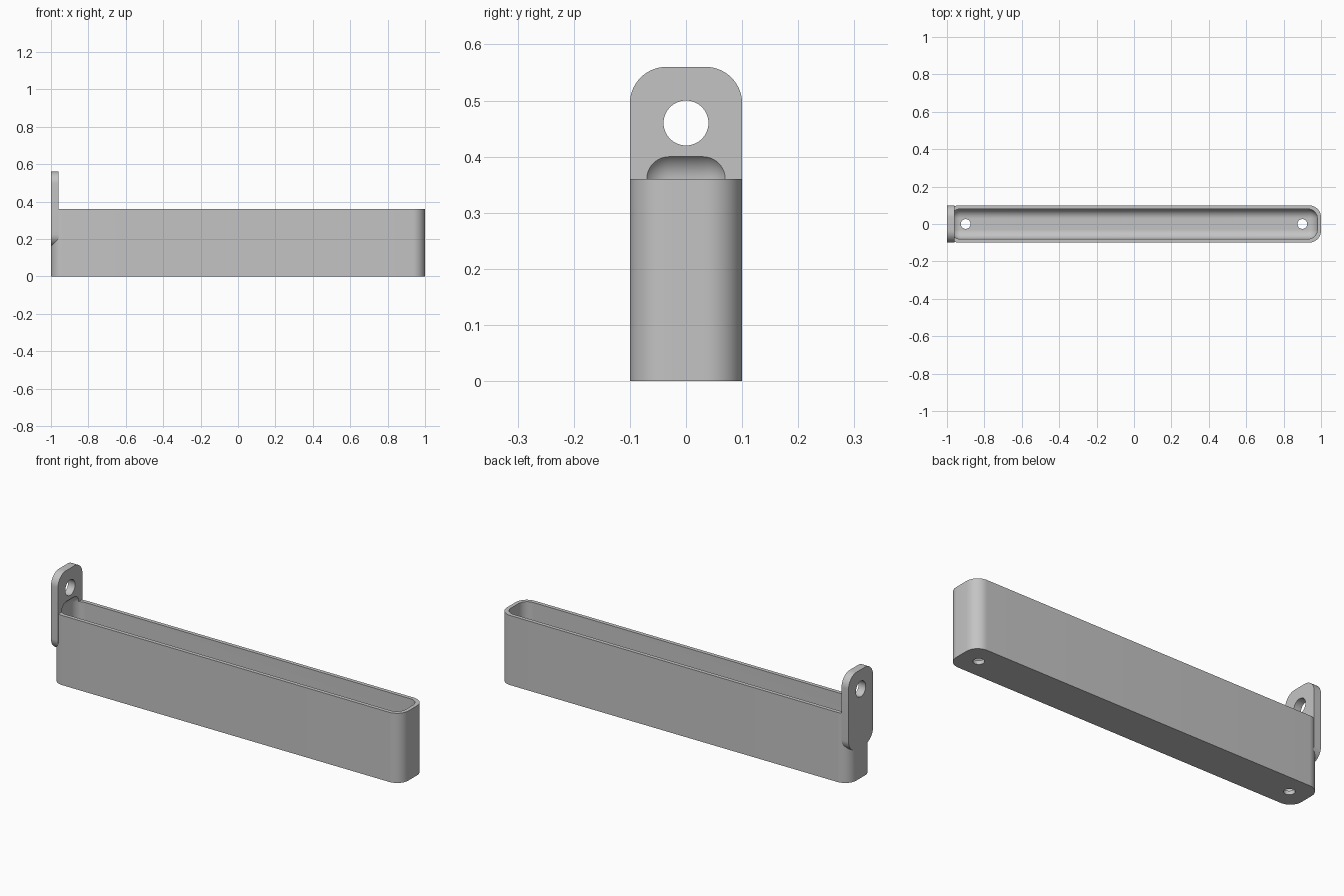
import bpy, bmesh
from math import pi
from mathutils import Matrix, Vector

cube = bpy.data.objects.get("Cube")
if cube:
    bpy.data.objects.remove(cube, do_unlink=True)

grey = bpy.data.materials.new("light grey")
grey.use_nodes = True
grey.diffuse_color = (0.55, 0.55, 0.55, 1)
grey.node_tree.nodes["Principled BSDF"].inputs["Base Color"].default_value = grey.diffuse_color


def finish(name, bm):
    bmesh.ops.recalc_face_normals(bm, faces=bm.faces)
    mesh = bpy.data.meshes.new(name)
    bm.to_mesh(mesh)
    bm.free()
    mesh.materials.append(grey)
    ob = bpy.data.objects.new(name, mesh)
    bpy.context.collection.objects.link(ob)
    return ob


def rounded_box(name, low, high, radius, axis=None, segments=14):
    """Box with every edge rounded, or only the edges running along one axis."""
    low, high = Vector(low), Vector(high)
    bm = bmesh.new()
    bmesh.ops.create_cube(bm, size=1)
    bmesh.ops.scale(bm, vec=high - low, verts=bm.verts)
    bmesh.ops.translate(bm, vec=(low + high) / 2, verts=bm.verts)
    edges = [e for e in bm.edges if axis is None
             or abs((e.verts[0].co - e.verts[1].co).normalized()[axis]) > 0.9]
    bmesh.ops.bevel(bm, geom=edges, offset=radius, segments=segments,
                    profile=0.5, affect='EDGES')
    return finish(name, bm)


def cylinder(name, centre, radius, depth, turn=0):
    bm = bmesh.new()
    matrix = Matrix.Translation(centre) @ Matrix.Rotation(turn, 4, 'Y')
    bmesh.ops.create_cone(bm, cap_ends=True, segments=48, radius1=radius,
                          radius2=radius, depth=depth, matrix=matrix)
    return finish(name, bm)


def combine(target, tool, operation):
    mod = target.modifiers.new(operation.title(), 'BOOLEAN')
    mod.object, mod.operation, mod.solver = tool, operation, 'EXACT'
    bpy.context.view_layer.objects.active = target
    bpy.ops.object.modifier_apply(modifier=mod.name)
    bpy.data.objects.remove(tool, do_unlink=True)


# Long tray with rounded upright corners
tray = rounded_box("tray_with_hanging_tab", (-1, -0.1, 0), (1, 0.1, 0.36), 0.065, axis=2)

# Hanging tab at the right end
tab = rounded_box("hanging_tab", (-1, -0.1, 0.16), (-0.96, 0.1, 0.56), 0.065, axis=0)
combine(tray, tab, 'UNION')

# Hollow inside, which also scoops the foot of the tab
hollow = rounded_box("hollow_cutter", (-0.98, -0.08, 0.02), (0.98, 0.08, 0.41), 0.05)
combine(tray, hollow, 'DIFFERENCE')

# Hole in the tab and a drain hole near each end of the floor
combine(tray, cylinder("tab_hole_cutter", (-0.98, 0, 0.46), 0.04, 0.2, pi / 2), 'DIFFERENCE')
for side in (-1, 1):
    combine(tray, cylinder("drain_cutter", (0.9 * side, 0, 0), 0.026, 0.12), 'DIFFERENCE')

bpy.ops.object.select_all(action='DESELECT')
tray.select_set(True)
bpy.context.view_layer.objects.active = tray
bpy.ops.object.shade_smooth_by_angle(angle=pi / 6)
